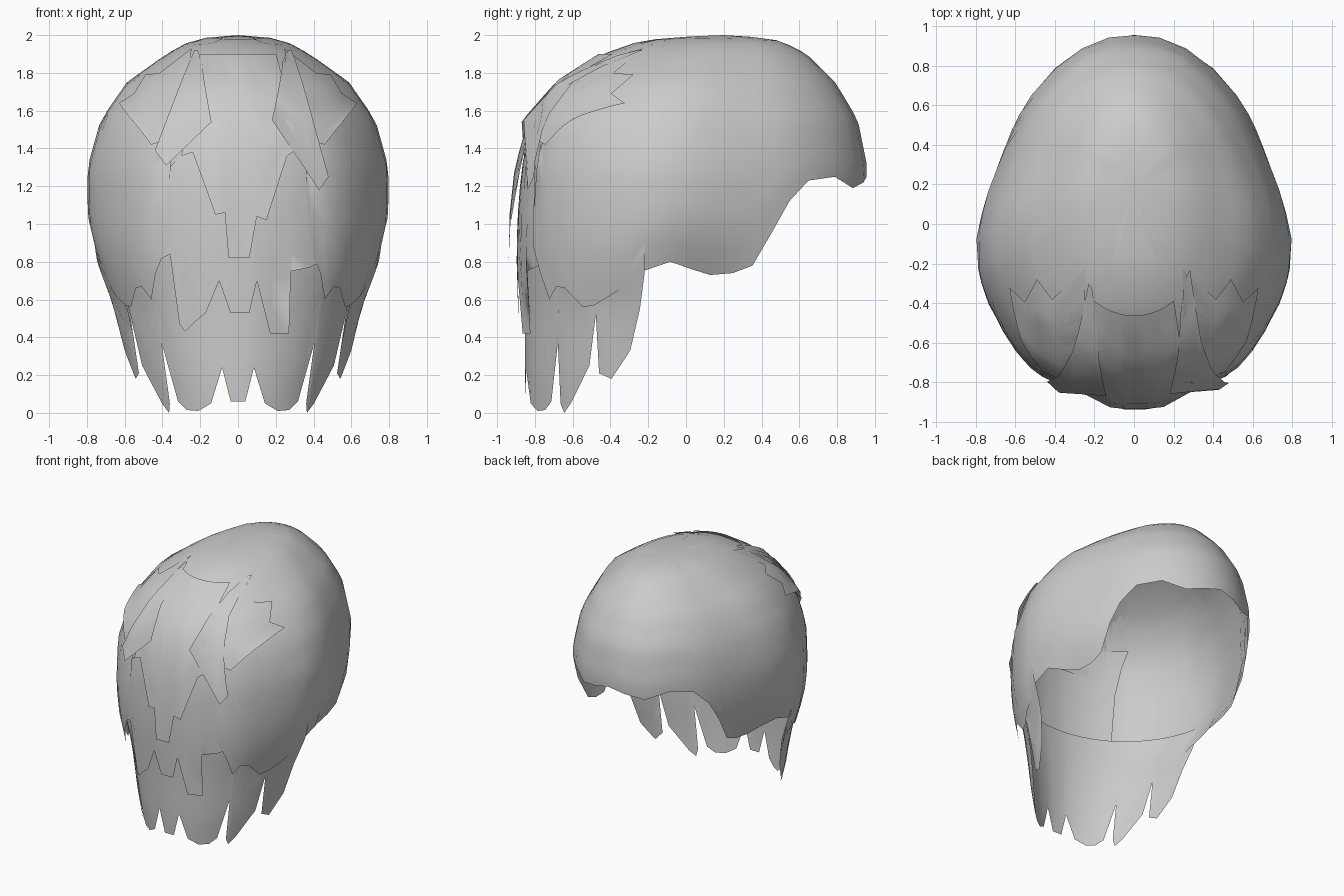
import bpy, bmesh, math

cube = bpy.data.objects.get("Cube")
if cube:
    bpy.data.objects.remove(cube)

hair = bpy.data.materials.new("hair_grey")
hair.use_nodes = True
hair.diffuse_color = (0.6, 0.6, 0.6, 1)
hair.node_tree.nodes["Principled BSDF"].inputs["Base Color"].default_value = (0.6, 0.6, 0.6, 1)

# Head profile by height: z, half width, back y, front y, centre y
PROFILE = [
    (0.0, .55, -.86, .80, -.10), (.2, .61, -.87, .85, -.10),
    (.55, .68, -.87, .90, -.10), (.8, .77, -.88, .93, -.10),
    (1.0, .80, -.88, .94, -.10), (1.3, .80, -.86, .96, -.09),
    (1.55, .73, -.80, .91, -.05), (1.75, .59, -.67, .79, .01),
    (1.9, .38, -.44, .64, .10), (1.97, .25, -.24, .50, .15),
    (1.99, .15, -.05, .36, .18), (2.0, 0, .2, .2, .2)]


def section(z):
    z = min(max(z, 0), 2)
    for a, b in zip(PROFILE, PROFILE[1:]):
        if z <= b[0]:
            t = (z - a[0]) / (b[0] - a[0])
            return [p + (q - p) * t for p, q in zip(a, b)][1:]


def on_head(angle, z, lift=0):
    """Point on the head; angle 0 faces the long hair, 180 the open forehead."""
    w, back, front, mid = section(z)
    c = math.cos(angle)
    depth = mid - back if c > 0 else front - mid
    narrow = 1 - .08 * min(1, max(0, -c / .4))
    return ((w + lift) * narrow * math.sin(angle), mid - (depth + lift) * c, z)


def loft(name, columns, close=False):
    """Skin a list of point columns as one smooth sheet."""
    bm = bmesh.new()
    grid = [[bm.verts.new(p) for p in col] for col in columns]
    pairs = list(zip(grid, grid[1:]))
    if close:
        pairs.append((grid[-1], grid[0]))
    for a, b in pairs:
        for i in range(len(a) - 1):
            bm.faces.new((a[i], a[i + 1], b[i + 1], b[i]))
    bmesh.ops.remove_doubles(bm, verts=bm.verts, dist=0.001)
    mesh = bpy.data.meshes.new(name)
    bm.to_mesh(mesh)
    bm.free()
    mesh.materials.append(hair)
    mesh.shade_smooth()
    obj = bpy.data.objects.new(name, mesh)
    bpy.context.collection.objects.link(obj)


def panel(name, tops, tips, lift, flip=1, rows=8):
    """Layer of locks running from a top edge to a jagged row of tips (x, z)."""
    columns = []
    for (xa, za), (xb, zb) in zip(tops, tips):
        col = []
        for i in range(rows + 1):
            t = i / rows
            x, z = xa + (xb - xa) * t, za + (zb - za) * t
            s = max(-1, min(1, x / (section(z)[0] + lift)))
            col.append(on_head(flip * math.asin(s), z, lift * (0.4 + 0.6 * t)))
        columns.append(col)
    loft(name, columns)


def spread(x0, x1, z, n):
    """Evenly spaced top edge."""
    return [(x0 + (x1 - x0) * i / (n - 1), z) for i in range(n)]


# Main cap, open at the back between its two side flaps: angle, hem height
HEM = [(0, 1.4), (10, 1.4), (20, 1.4), (26, 1.3), (28, .88), (34, .74), (39, .60), (43, .67),
       (47, .66), (55, .56), (60, .57), (67, .62), (75, .69), (80, .75), (91, .80),
       (98, .76), (104, .73), (111, .74), (117, .78), (123, .97), (128, 1.12), (135, 1.23),
       (147, 1.25), (159, 1.19), (170, 1.22), (180, 1.25)]
ROWS = 16
cap = []
for deg, hem in HEM + [(360 - d, h) for d, h in reversed(HEM[1:-1])]:
    col = []
    around = min(deg, 360 - deg)
    for i in range(ROWS + 1):
        z = 2 - (2 - hem) * (i / ROWS) ** 1.6
        tuck = -.10 * max(0, 1 - abs(around - 100) / 30) * max(0, (1.1 - z) / .4) ** 1.5
        flap = .035 * max(0, 1 - abs(around - 36) / 24) * min(1, 2 * (2 - z))
        col.append(on_head(math.radians(deg), z, tuck + flap))
    cap.append(col)
loft("hair_cap", cap, close=True)

# Long lower sheet at the nape, hanging from inside the cap: angle, tip height
half = [(4, .06), (8, .24), (15, .05), (23, .01), (30, .015), (35, .06), (40, .37),
        (41, .05), (43, 0), (47, .05), (57, .25), (60, .52), (61.5, .21), (67, .18),
        (75, .33), (79, .55), (81, .74)]
nape = []
for deg, tip in [(-d, h) for d, h in reversed(half)] + half:
    nape.append([on_head(math.radians(deg), .92 + (tip - .92) * i / 8, -.015) for i in range(9)])
loft("nape_sheet", nape)

# Middle layer of locks
tips = [(-.44, .8), (-.36, .84), (-.31, .47), (-.28, .43), (-.23, .48), (-.17, .53),
        (-.1, .7), (-.04, .53), (.06, .53), (.1, .7), (.17, .42), (.27, .42),
        (.28, .75), (.38, .77), (.44, .8)]
panel("middle_locks", spread(-.46, .46, 1.6, len(tips)), tips, .02)

# Upper layer with three pointed locks
tips = [(-.3, 1.36), (-.24, 1.38), (-.12, 1.05), (-.07, 1.06), (-.05, .82), (.06, .82),
        (.1, 1.04), (.15, 1.02), (.26, 1.36), (.32, 1.4)]
panel("upper_locks", spread(-.22, .22, 1.9, len(tips)), tips, .06)

# Swept locks falling from the crown
panel("right_crown_lock", [(-.26, 1.92), (-.24, 1.92), (-.21, 1.86)],
      [(-.44, 1.39), (-.38, 1.31), (-.14, 1.54)], .08)
panel("left_crown_lock", [(.32, 1.92), (.30, 1.92), (.26, 1.86)],
      [(.48, 1.25), (.43, 1.18), (.18, 1.55)], .08)

# Ragged tufts along the sides of the crown
for side, flip in (("left", 1), ("right", -1)):
    panel(side + "_crown_tuft",
          [(.27, 1.93), (.44, 1.80), (.52, 1.79), (.58, 1.69), (.66, 1.64)],
          [(.24, 1.62), (.36, 1.45), (.46, 1.42), (.52, 1.5), (.57, 1.56)], .055, flip)
